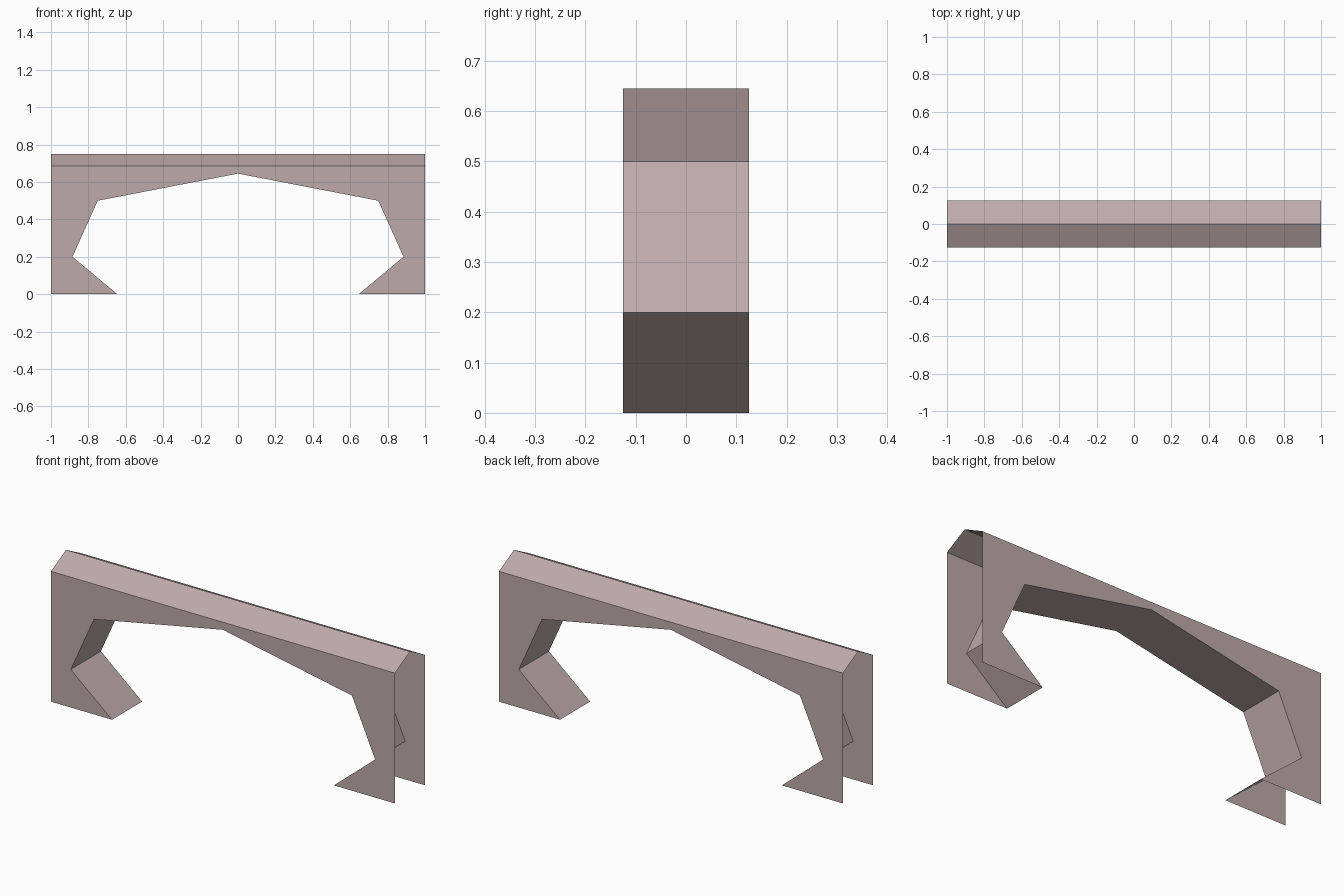
import bpy

if "Cube" in bpy.data.objects:
    bpy.data.objects.remove(bpy.data.objects["Cube"], do_unlink=True)

COLOUR = (0.515, 0.405, 0.4, 1)
stone = bpy.data.materials.new("pinkish_stone")
stone.use_nodes = True
stone.diffuse_color = COLOUR
stone.node_tree.nodes["Principled BSDF"].inputs["Base Color"].default_value = COLOUR

HALF_LENGTH, HALF_DEPTH = 1.0, 0.125
EAVE, RIDGE = 0.685, 0.75

# Arch opening, left half mirrored to the right
half = [(-0.645, 0), (-0.885, 0.2), (-0.75, 0.5)]
arch = half + [(0, 0.645)] + [(-x, z) for x, z in reversed(half)]


def add_sheet(name, verts, faces):
    mesh = bpy.data.meshes.new(name)
    mesh.from_pydata(verts, [], faces)
    mesh.materials.append(stone)
    obj = bpy.data.objects.new(name, mesh)
    bpy.context.collection.objects.link(obj)
    return obj


# Thin front and back walls around the opening
L = HALF_LENGTH
outline = arch + [(L, 0), (L, EAVE), (-L, EAVE), (-L, 0)]
for name, y in (("front_wall", -HALF_DEPTH), ("back_wall", HALF_DEPTH)):
    points = outline if y < 0 else outline[::-1]
    add_sheet(name, [(x, y, z) for x, z in points], [range(len(points))])

# Lining that joins the walls along the opening
n = len(arch)
add_sheet("arch_lining",
          [(x, y, z) for y in (-HALF_DEPTH, HALF_DEPTH) for x, z in arch],
          [(i, i + n, i + n + 1, i + 1) for i in range(n - 1)])

# Pitched roof with open ends
pitch = [(-HALF_DEPTH, EAVE), (0, RIDGE), (HALF_DEPTH, EAVE)]
m = len(pitch)
add_sheet("pitched_roof",
          [(x, y, z) for x in (-L, L) for y, z in pitch],
          [(i, i + m, i + m + 1, i + 1) for i in range(m - 1)])
